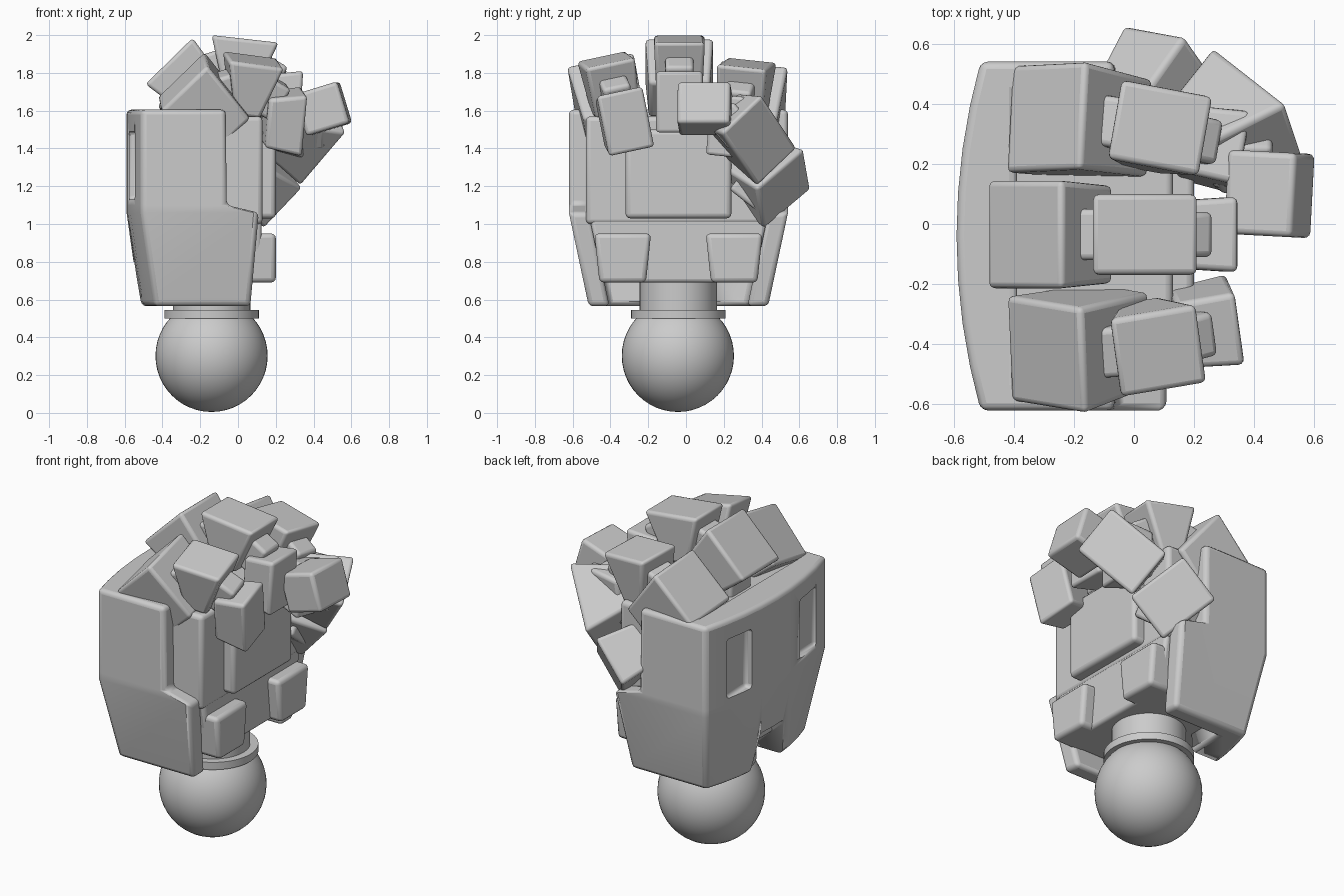
import bpy, bmesh, math
from mathutils import Matrix, Vector

cube = bpy.data.objects.get("Cube")
if cube:
    bpy.data.objects.remove(cube)

grey = bpy.data.materials.new("plain grey")
grey.use_nodes = True
COLOUR = (0.6, 0.6, 0.6, 1)
grey.diffuse_color = COLOUR
grey.node_tree.nodes["Principled BSDF"].inputs["Base Color"].default_value = COLOUR
MID = -0.04  # hand centre line in y


def finish(name, bm, matrix=Matrix(), bevel=0.0):
    bmesh.ops.recalc_face_normals(bm, faces=bm.faces)
    mesh = bpy.data.meshes.new(name)
    bm.to_mesh(mesh)
    bm.free()
    mesh.materials.append(grey)
    ob = bpy.data.objects.new(name, mesh)
    bpy.context.collection.objects.link(ob)
    ob.matrix_world = matrix
    bpy.context.view_layer.objects.active = ob
    for other in bpy.context.selected_objects:
        other.select_set(False)
    ob.select_set(True)
    bpy.ops.object.shade_smooth_by_angle(angle=math.radians(35))
    if bevel:
        mod = ob.modifiers.new("soft edges", 'BEVEL')
        mod.width, mod.segments, mod.limit_method = bevel, 3, 'ANGLE'
        mod.angle_limit = math.radians(25)
    return ob


def block(name, size, matrix, inner=(1, 1), bevel=0.02):
    """Box centred on the matrix; its -z face is scaled by inner."""
    bm = bmesh.new()
    bmesh.ops.create_cube(bm, size=1)
    for v in bm.verts:
        k = inner if v.co.z < 0 else (1, 1)
        v.co = (v.co.x * size[0] * k[0], v.co.y * size[1] * k[1], v.co.z * size[2])
    return finish(name, bm, matrix, bevel)


def box(name, lo, hi, bevel=0.025, inner=(1, 1)):
    lo, hi = Vector(lo), Vector(hi)
    return block(name, hi - lo, Matrix.Translation((lo + hi) / 2), inner, bevel)


def spin(angle, axis):
    return Matrix.Rotation(math.radians(angle), 4, axis)


def facing(centre, along, normal, depth):
    """Frame of a block whose outer face has this centre, direction and normal."""
    x = Vector(along).normalized()
    y = Vector(normal).cross(x).normalized()
    z = x.cross(y)
    m = Matrix((x, y, z)).transposed().to_4x4()
    return Matrix.Translation(Vector(centre) - z * depth / 2) @ m


def lathe(name, radius, z0, z1):
    bm = bmesh.new()
    bmesh.ops.create_cone(bm, cap_ends=True, segments=48, radius1=radius,
                          radius2=radius, depth=z1 - z0)
    return finish(name, bm, Matrix.Translation((-0.14, MID, (z0 + z1) / 2)))


# Ball joint and wrist
bm = bmesh.new()
bmesh.ops.create_uvsphere(bm, u_segments=48, v_segments=24, radius=0.297)
finish("wrist_ball", bm, Matrix.Translation((-0.14, MID - 0.003, 0.302)))
lathe("wrist_collar", 0.25, 0.50, 0.545)
lathe("wrist_post", 0.205, 0.45, 0.85)

# Back shell: a U-shaped section lofted upward
def section(bm, z, back, front, half):
    outer = [(front, half), (back + 0.08, half)]
    for i in range(1, 8):
        t = 1 - i / 4
        outer.append((back + 0.08 * t * t, half * t))
    outer += [(back + 0.08, -half), (front, -half)]
    w = half - 0.11
    inner = [(front, -w), (back + 0.2, -w), (back + 0.2, w), (front, w)]
    return [bm.verts.new((x, y + MID, z)) for x, y in outer + inner]

bm = bmesh.new()
rings = [section(bm, *level) for level in (
    (0.565, -0.52, 0.065, 0.475), (1.06, -0.59, 0.11, 0.58),
    (1.10, -0.59, -0.06, 0.58), (1.605, -0.59, -0.065, 0.58))]
for low, high in zip(rings, rings[1:]):
    for i in range(len(low)):
        j = (i + 1) % len(low)
        bm.faces.new((low[i], low[j], high[j], high[i]))
bm.faces.new(rings[0])
bm.faces.new(rings[-1])
shell = finish("back_shell", bm, bevel=0.025)

# Two slots and a wrist notch cut from the shell
cutters = [box("slot_cutter", (-0.8, MID + s * 0.33 - 0.1, 1.13),
               (-0.53, MID + s * 0.33 + 0.1, 1.49), 0.02) for s in (-1, 1)]
cutters.append(block("notch_cutter", (0.4, 0.4, 0.46),
                     Matrix.Translation((-0.5, MID, 0.57)) @ spin(180, 'X'),
                     (1, 0.55), 0.02))
for c in cutters:
    mod = shell.modifiers.new("cut", 'BOOLEAN')
    mod.operation, mod.object, mod.solver = 'DIFFERENCE', c, 'EXACT'
    c.hide_render = True
    c.hide_viewport = True
    c.display_type = 'WIRE'

# Palm with its pads
box("palm", (-0.46, MID - 0.49, 1.0), (0.13, MID + 0.49, 1.57))
box("lower_palm", (-0.46, MID - 0.47, 0.69), (0.125, MID + 0.47, 1.03), 0.02, (1, 0.85))
box("palm_pad", (0.0, MID - 0.28, 1.03), (0.20, MID + 0.28, 1.5))
for side, s in (("front", -1), ("back", 1)):
    y = MID + s * 0.295
    box(side + "_heel_pad", (0.0, y - 0.15, 0.69), (0.2, y + 0.15, 0.95), 0.025, (1, 0.82))


# Fingers: wedge segments laid along a curled path
def finger(name, pivot_y, shift, roll, yaw, knuckle_depth, length):
    base = Vector((-0.2, 0, 1.75))
    start = Matrix.Translation((base.x + shift[0], pivot_y, base.z + shift[1]))
    end = Matrix.Translation(-base)
    knuckle_place = start @ spin(roll, 'X') @ spin(yaw * 0.3, 'Z') @ end
    place = start @ spin(yaw, 'Z') @ spin(roll, 'X') @ end

    def segment(part, a, b, width, depth, inner, place=place):
        d = Vector((b[0] - a[0], 0, b[1] - a[1]))
        centre = ((a[0] + b[0]) / 2, 0, (a[1] + b[1]) / 2)
        m = place @ facing(centre, d, (-d.z, 0, d.x), depth)
        block(name + part, (d.length, width, depth), m, inner)

    tip = length - 0.14
    segment("_knuckle", (-0.49, 1.74), (-0.24, 1.985), 0.36, knuckle_depth,
            (0.75, 0.9), knuckle_place)
    segment("_middle", (-0.14, 2.0), (tip, 1.96), 0.27, 0.29, (0.45, 0.9))
    segment("_tip", (tip + 0.13, 1.81), (tip + 0.11, 1.48), 0.25, 0.2, (0.8, 0.9))
    segment("_joint", (-0.27, 1.87), (-0.08, 1.93), 0.17, 0.2, (1, 1))
    segment("_tip_joint", (tip - 0.07, 1.90), (tip + 0.05, 1.83), 0.15, 0.2, (1, 1))
    segment("_root", (-0.35, 1.72), (-0.08, 1.72), 0.2, 0.25, (1, 1))


finger("centre_finger", MID + 0.005, (0, 0), 0, 0, 0.29, 0.355)
finger("front_finger", -0.405, (0.07, -0.105), 12, 8, 0.37, 0.295)
finger("back_finger", 0.335, (0.07, -0.13), -6, -10, 0.37, 0.315)

# Thumb curling across the palm
thumb = (
    ("thumb_base", (0.30, 0.37, 0.3), (0.155, 0.52, 1.185),
     (0.19, -0.035, 0.2), (0.56, 0.73, -0.4), (0.8, 0.8)),
    ("thumb_middle", (0.42, 0.30, 0.28), (0.418, 0.39, 1.44),
     (0.23, -0.18, 0.27), (0.78, 0.545, -0.3), (0.6, 0.85)))
for name, size, centre, along, normal, inner in thumb:
    block(name, size, facing(centre, along, normal, size[2]), inner)
tip = Matrix.Translation((0.45, 0.10, 1.61)) @ spin(-3, 'Z') @ spin(-17, 'Y')
block("thumb_tip", (0.24, 0.28, 0.23), tip)
block("thumb_joint", (0.2, 0.18, 0.18), Matrix.Translation((0.36, 0.24, 1.52)) @ spin(40, 'X'))
block("thumb_root", (0.3, 0.2, 0.2), Matrix.Translation((0.05, 0.37, 1.2)) @ spin(-38, 'X'))
